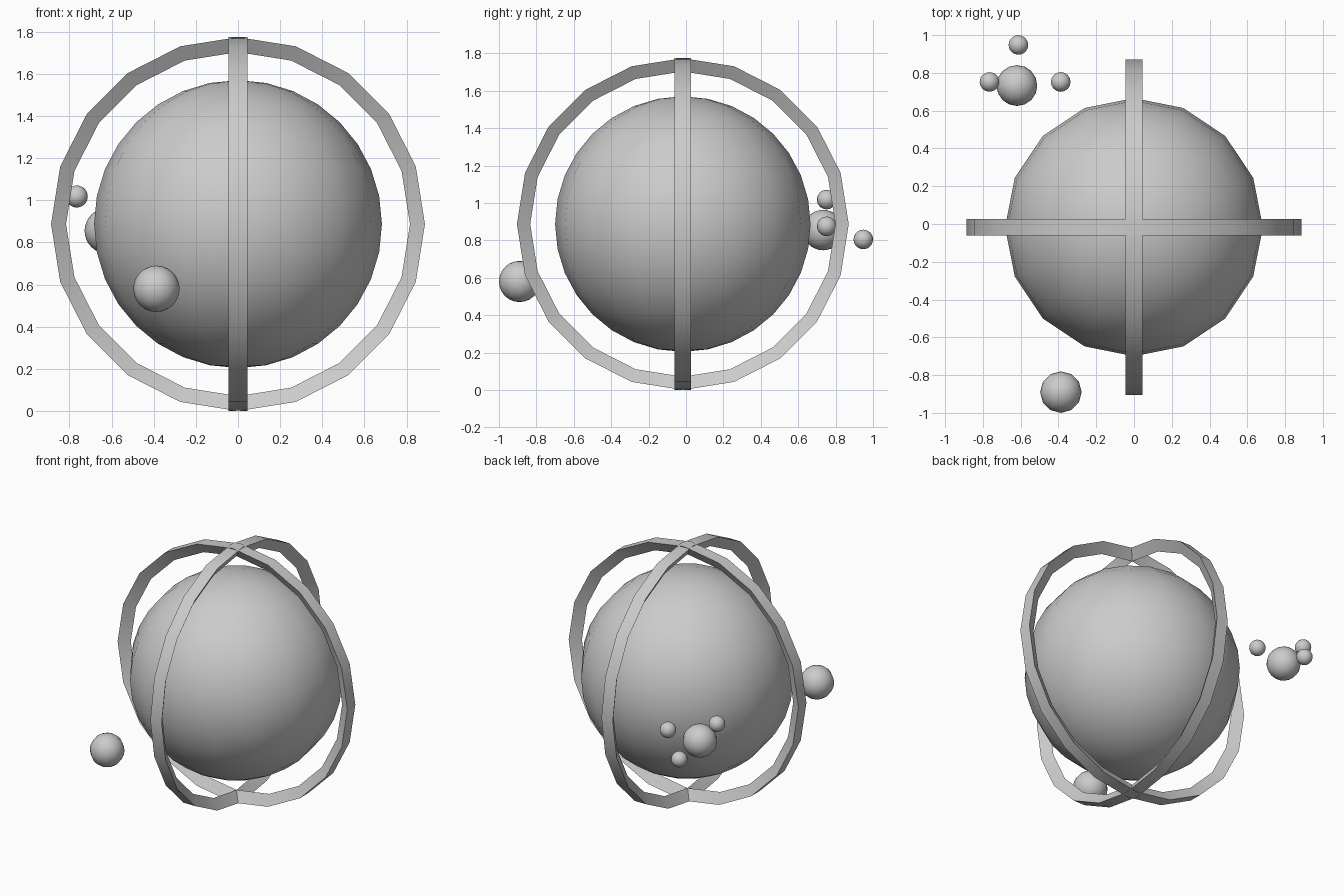
import bpy, bmesh
from math import sin, cos, pi, radians

if "Cube" in bpy.data.objects:
    bpy.data.objects.remove(bpy.data.objects["Cube"])

CENTRE = (0, -0.017, 0.887)


def finish(bm, name, loc, rot_z=0, angle=40):
    bmesh.ops.recalc_face_normals(bm, faces=bm.faces)
    me = bpy.data.meshes.new(name)
    bm.to_mesh(me)
    bm.free()
    ob = bpy.data.objects.new(name, me)
    bpy.context.collection.objects.link(ob)
    ob.location = loc
    ob.rotation_euler.z = rot_z
    bpy.ops.object.select_all(action='DESELECT')
    ob.select_set(True)
    bpy.context.view_layer.objects.active = ob
    bpy.ops.object.shade_smooth_by_angle(angle=radians(angle))
    return ob


def ball(name, loc, r, seg=16, rings=16):
    bm = bmesh.new()
    bmesh.ops.create_uvsphere(bm, u_segments=seg, v_segments=rings, radius=r)
    return finish(bm, name, loc)


def hoop(name, rot_z, n=20):
    # triangular section: flat band outside, ridge facing the globe
    section = [(0.887, -0.044), (0.887, 0.044), (0.816, 0)]
    bm = bmesh.new()
    loops = []
    for i in range(n):
        a = 2 * pi * i / n
        loops.append([bm.verts.new((r * cos(a), y, r * sin(a))) for r, y in section])
    for i in range(n):
        p, q = loops[i], loops[(i + 1) % n]
        for j in range(3):
            k = (j + 1) % 3
            bm.faces.new((p[j], p[k], q[k], q[j]))
    return finish(bm, name, CENTRE, rot_z, 30)


# Central globe and two crossed vertical hoops
ball("globe", CENTRE, 0.683)
hoop("hoop_side_to_side", 0)
hoop("hoop_front_to_back", pi / 2)

# Front moon
ball("front_moon", (-0.387, -0.89, 0.58), 0.11, 12, 12)

# Rear moon with three tiny satellites
ball("rear_moon", (-0.62, 0.733, 0.855), 0.108)
for i, p in enumerate([(-0.612, 0.948, 0.805), (-0.765, 0.752, 1.018), (-0.388, 0.752, 0.875)]):
    ball(f"satellite_{i + 1}", p, 0.052)
